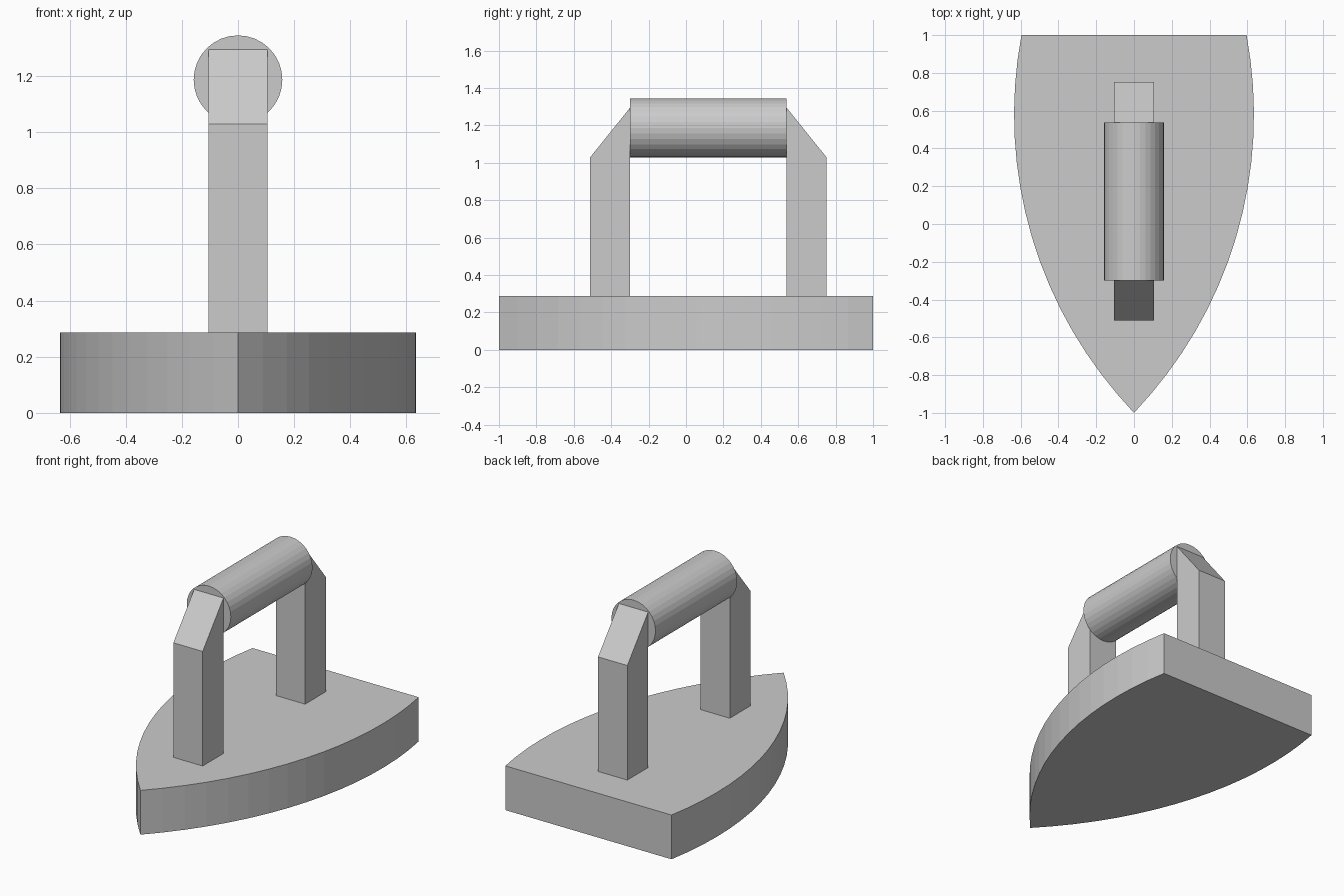
import bpy, math

if "Cube" in bpy.data.objects:
    bpy.data.objects.remove(bpy.data.objects["Cube"])

BASE_TOP = 0.287
HANDLE_Z, HANDLE_R = 1.187, 0.158
GRIP_FRONT, GRIP_BACK = -0.299, 0.538
POST_DEPTH = 0.213
POST_HALF_WIDTH = 0.105


def prism(name, profile, to_3d, start, end):
    """Extrude a closed 2D profile between two offsets."""
    n = len(profile)
    verts = [to_3d(a, b, d) for d in (start, end) for a, b in profile]
    faces = [tuple(range(n - 1, -1, -1)), tuple(range(n, 2 * n))]
    faces += [(i, (i + 1) % n, n + (i + 1) % n, n + i) for i in range(n)]
    mesh = bpy.data.meshes.new(name)
    mesh.from_pydata(verts, [], faces)
    obj = bpy.data.objects.new(name, mesh)
    bpy.context.collection.objects.link(obj)
    # consistent outward normals
    bpy.context.view_layer.objects.active = obj
    bpy.ops.object.mode_set(mode='EDIT')
    bpy.ops.mesh.select_all(action='SELECT')
    bpy.ops.mesh.normals_make_consistent(inside=False)
    bpy.ops.object.mode_set(mode='OBJECT')
    return obj


# Soleplate body: two mirrored arcs meeting in a pointed nose
R, WIDEST_X, WIDEST_Y, STEPS = 2.28, 0.635, 0.58, 16
a0 = math.asin((-1 - WIDEST_Y) / R)
a1 = math.asin((1 - WIDEST_Y) / R)
arc = []
for i in range(1, STEPS + 1):
    a = a0 + (a1 - a0) * i / STEPS
    arc.append((WIDEST_X - R + R * math.cos(a), WIDEST_Y + R * math.sin(a)))
outline = [(0, -1)] + arc + [(-x, y) for x, y in reversed(arc)]
prism("base", outline, lambda x, y, z: (x, y, z), 0, BASE_TOP)


# Posts: upright bars with a sloped outer top corner
def post(name, inner_y, direction):
    outer_y = inner_y + direction * POST_DEPTH
    profile = [(inner_y, BASE_TOP), (outer_y, BASE_TOP),
               (outer_y, 1.03), (inner_y, 1.295)]
    prism(name, profile, lambda y, z, x: (x, y, z),
          -POST_HALF_WIDTH, POST_HALF_WIDTH)


post("front_post", GRIP_FRONT, -1)
post("back_post", GRIP_BACK, 1)

# Round grip between the posts
bpy.ops.mesh.primitive_cylinder_add(
    vertices=32, radius=HANDLE_R, depth=GRIP_BACK - GRIP_FRONT,
    location=(0, (GRIP_FRONT + GRIP_BACK) / 2, HANDLE_Z),
    rotation=(math.pi / 2, 0, 0))
bpy.context.object.name = "handle_grip"
